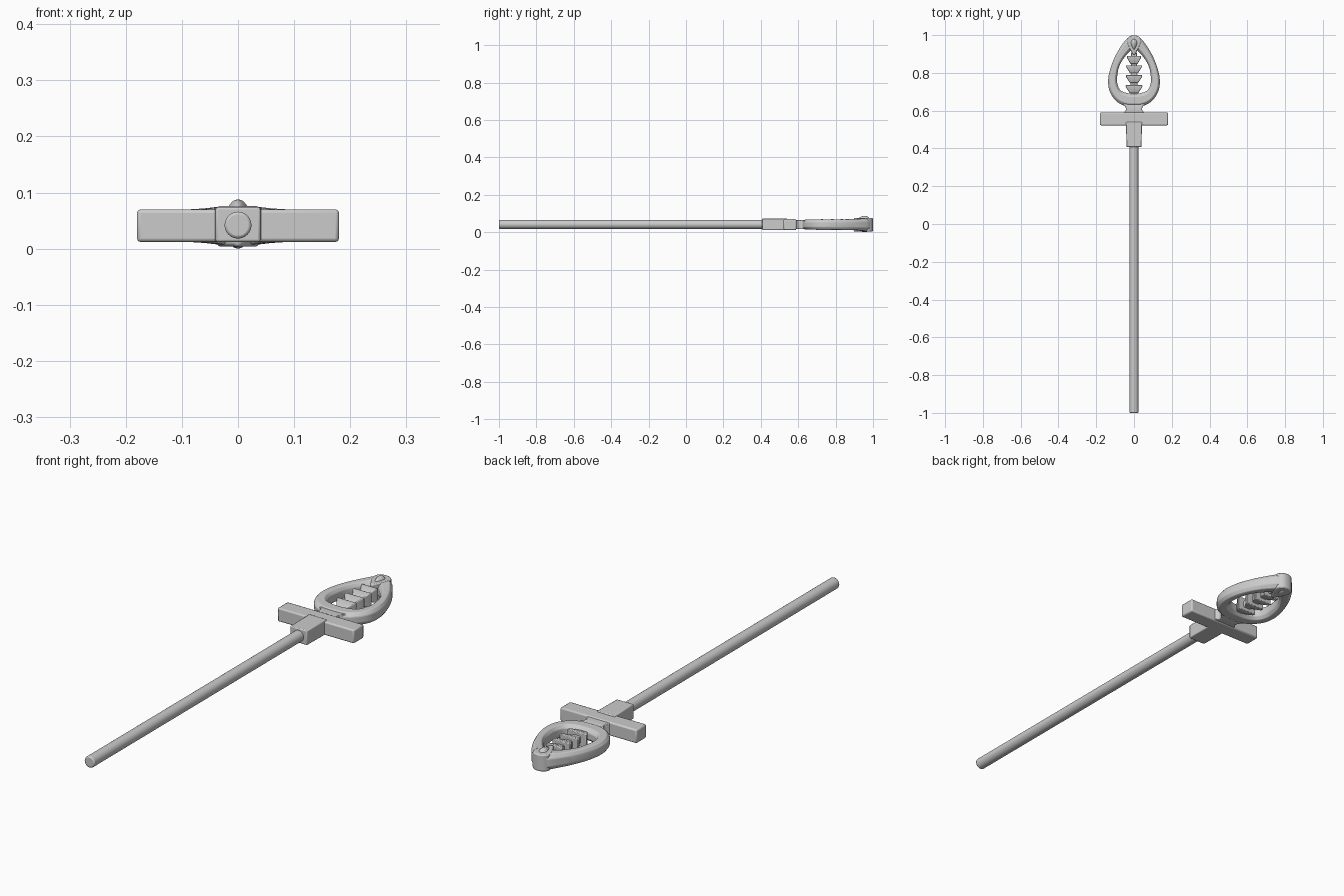
import bpy, bmesh
from math import pi
from mathutils import Vector

if "Cube" in bpy.data.objects:
    bpy.data.objects.remove(bpy.data.objects["Cube"])


def finish(name, bm, bevel=0.0, angle=0.6):
    bmesh.ops.recalc_face_normals(bm, faces=bm.faces)
    me = bpy.data.meshes.new(name)
    bm.to_mesh(me)
    bm.free()
    ob = bpy.data.objects.new(name, me)
    bpy.context.collection.objects.link(ob)
    if bevel:
        m = ob.modifiers.new("bevel", 'BEVEL')
        m.width, m.segments, m.limit_method = bevel, 2, 'ANGLE'
    bpy.ops.object.select_all(action='DESELECT')
    bpy.context.view_layer.objects.active = ob
    ob.select_set(True)
    bpy.ops.object.shade_smooth_by_angle(angle=angle)
    return ob


def loft(name, sections, closed=False, bevel=0.0):
    """Skin a list of equal-length point rings."""
    bm = bmesh.new()
    rings = [[bm.verts.new(p) for p in s] for s in sections]
    n = len(rings[0])
    for i in range(len(rings) if closed else len(rings) - 1):
        a, b = rings[i], rings[(i + 1) % len(rings)]
        for j in range(n):
            k = (j + 1) % n
            bm.faces.new((a[j], a[k], b[k], b[j]))
    if not closed:
        bm.faces.new(rings[0])
        bm.faces.new(rings[-1])
    return finish(name, bm, bevel)


def rect(y, hx, z0, z1):
    return [(-hx, y, z0), (hx, y, z0), (hx, y, z1), (-hx, y, z1)]


def mirrored(half):
    return half + [(-x, *r) for x, *r in half[-2:0:-1]]


def catmull(points, steps=4):
    out, n = [], len(points)
    for i in range(n):
        a, b, c, d = (Vector(points[(i + k) % n]) for k in (-1, 0, 1, 2))
        for s in range(steps):
            t = s / steps
            out.append(0.5 * (2 * b + (c - a) * t + (2 * a - 5 * b + 4 * c - d) * t * t
                              + (3 * b - a - 3 * c + d) * t ** 3))
    return out


# Shaft
bpy.ops.mesh.primitive_cylinder_add(vertices=24, radius=0.024, depth=1.45,
                                    location=(0, -0.275, 0.042), rotation=(pi / 2, 0, 0))
shaft = bpy.context.object
shaft.name = "shaft"
bev = shaft.modifiers.new("bevel", 'BEVEL')
bev.width, bev.segments, bev.limit_method = 0.005, 2, 'ANGLE'
bpy.ops.object.shade_smooth_by_angle()

# Socket, crossbar and flared neck
loft("socket", [rect(0.407, 0.04, 0.012, 0.074), rect(0.54, 0.042, 0.012, 0.074)], bevel=0.004)
loft("crossbar", [rect(0.522, 0.18, 0.012, 0.07), rect(0.59, 0.18, 0.012, 0.07)], bevel=0.006)
loft("neck", [rect(0.58, 0.06, 0.016, 0.066), rect(0.605, 0.042, 0.016, 0.066),
              rect(0.622, 0.045, 0.016, 0.066), rect(0.645, 0.07, 0.02, 0.062)], bevel=0.003)

# Teardrop ring: outer x, outer y, inner x, inner y, half height
half = [(0, .622, 0, .69, .027), (.05, .626, .035, .693, .027), (.095, .652, .07, .706, .027),
        (.128, .70, .086, .735, .028), (.137, .757, .09, .77, .028), (.126, .82, .08, .83, .028),
        (.101, .885, .058, .872, .029), (.068, .942, .034, .902, .031),
        (.036, .982, .014, .92, .034), (0, .994, 0, .928, .034)]
stations = half + [(-a, b, -c, d, h) for a, b, c, d, h in half[-2:0:-1]]
profile = [(0, .5), (0, -.5), (.22, -1), (.78, -1), (1, -.5), (1, .5), (.78, 1), (.22, 1)]
sections = []
for ox, oy, ix, iy, h in catmull(stations):
    sections.append([(ox + (ix - ox) * u, oy + (iy - oy) * u, 0.041 + h * w) for u, w in profile])
loft("head_ring", sections, closed=True, bevel=0.003)

# Row of wedge-shaped teeth on a spine
loft("spine", [rect(0.67, 0.02, 0.026, 0.056), rect(0.93, 0.014, 0.026, 0.056)], bevel=0.004)
for i, (y, w) in enumerate(((.735, .045), (.789, .044), (.84, .042), (.89, .038))):
    loft(f"tooth_{i + 1}", [rect(y - 0.042, w * 0.5, 0.024, 0.058),
                            rect(y - 0.012, w * 0.95, 0.012, 0.07),
                            rect(y, w, 0.012, 0.07)], bevel=0.003)

# Tip block with a teardrop outline
outline = catmull(mirrored([(0, .895), (.018, .92), (.034, .952), (.036, .978), (.02, .995), (0, .999)]), 3)
loft("tip_block", [[(p.x, p.y, z) for p in outline] for z in (0.004, 0.076)], bevel=0.005)

# Teardrop gem showing above and below the tip
bm = bmesh.new()
bmesh.ops.create_uvsphere(bm, u_segments=24, v_segments=14, radius=1)
for v in bm.verts:
    taper = 1 if v.co.y > 0 else 1 + 0.55 * v.co.y
    v.co = (v.co.x * 0.024 * taper, 0.958 + v.co.y * (0.03 if v.co.y > 0 else 0.05),
            0.044 + v.co.z * 0.044)
finish("tip_gem", bm, angle=1.0)
